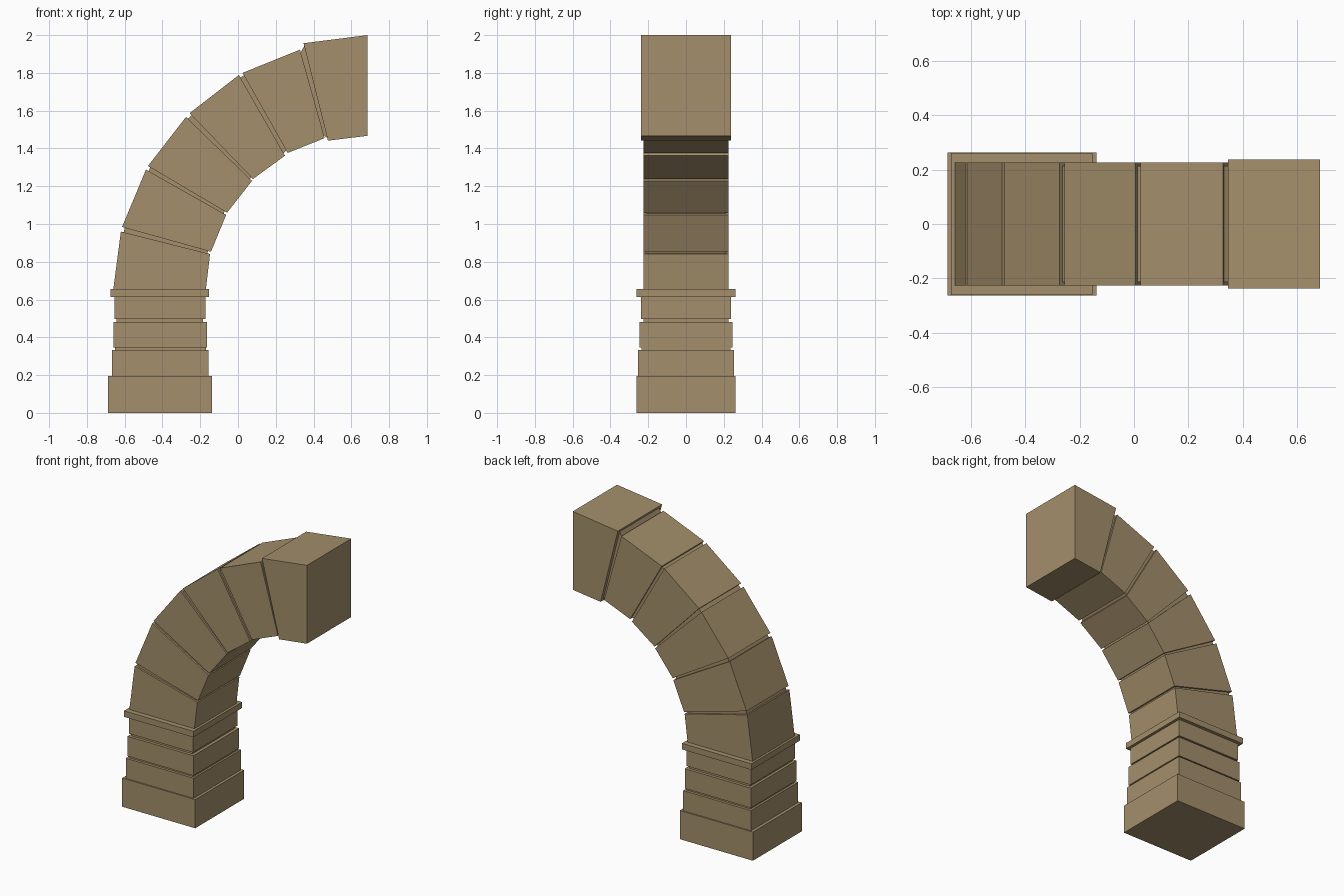
import bpy
import bmesh
from mathutils import Vector

cube = bpy.data.objects.get("Cube")
if cube:
    bpy.data.objects.remove(cube, do_unlink=True)

# Single sandstone colour
stone = bpy.data.materials.new("sandstone")
stone.use_nodes = True
colour = (0.37, 0.275, 0.146, 1)
stone.diffuse_color = colour
stone.node_tree.nodes["Principled BSDF"].inputs["Base Color"].default_value = colour


def prism(name, outline, half_depth):
    """Extrude an outline in the x-z plane symmetrically along y."""
    bm = bmesh.new()
    face = bm.faces.new([bm.verts.new((x, -half_depth, z)) for x, z in outline])
    side = bmesh.ops.extrude_face_region(bm, geom=[face])
    verts = [v for v in side["geom"] if isinstance(v, bmesh.types.BMVert)]
    bmesh.ops.translate(bm, verts=verts, vec=(0, 2 * half_depth, 0))
    bmesh.ops.recalc_face_normals(bm, faces=bm.faces)
    mesh = bpy.data.meshes.new(name)
    bm.to_mesh(mesh)
    bm.free()
    mesh.materials.append(stone)
    obj = bpy.data.objects.new(name, mesh)
    bpy.context.collection.objects.link(obj)
    return obj


def block(name, left, right, bottom, top, half_depth):
    return prism(name, [(left, bottom), (right, bottom), (right, top), (left, top)], half_depth)


# Pier: stacked courses narrowing upwards, around a recessed mortar core
block("pier_base", -0.688, -0.138, 0, 0.195, 0.263)
block("pier_course_lower", -0.667, -0.157, 0.195, 0.332, 0.254)
block("pier_course_middle", -0.66, -0.163, 0.345, 0.48, 0.246)
block("pier_course_upper", -0.655, -0.172, 0.497, 0.614, 0.238)
block("pier_capital", -0.675, -0.153, 0.614, 0.655, 0.261)
block("pier_mortar_lower", -0.652, -0.17, 0.332, 0.345, 0.236)
block("pier_mortar_upper", -0.642, -0.184, 0.48, 0.497, 0.226)

# Arch stones: lower outer, lower inner, upper inner, upper outer corners
arch = [
    [(-0.66, 0.655), (-0.17, 0.655), (-0.148, 0.841), (-0.62, 0.96)],
    [(-0.614, 0.984), (-0.143, 0.853), (-0.063, 1.048), (-0.487, 1.288)],
    [(-0.477, 1.307), (-0.058, 1.06), (0.074, 1.228), (-0.275, 1.567)],
    [(-0.256, 1.587), (0.079, 1.238), (0.249, 1.362), (0.005, 1.789)],
    [(0.024, 1.8), (0.263, 1.376), (0.459, 1.455), (0.328, 1.923)],
    [(0.347, 1.957), (0.476, 1.441), (0.686, 1.467), (0.686, 2)],
]
for i, outline in enumerate(arch):
    keystone = i == len(arch) - 1
    prism("keystone_half" if keystone else f"arch_stone_{i + 1}", outline,
          0.238 if keystone else 0.226)

# Recessed mortar joints between neighbouring arch stones
for i, (below, above) in enumerate(zip(arch, arch[1:])):
    def inset(outer, inner):
        outer, inner = Vector(outer), Vector(inner)
        step = (inner - outer).normalized() * 0.015
        return outer + step, inner - step
    a, b = inset(below[3], below[2])
    d, c = inset(above[0], above[1])
    prism(f"arch_mortar_{i + 1}", [a, b, c, d], 0.213)
